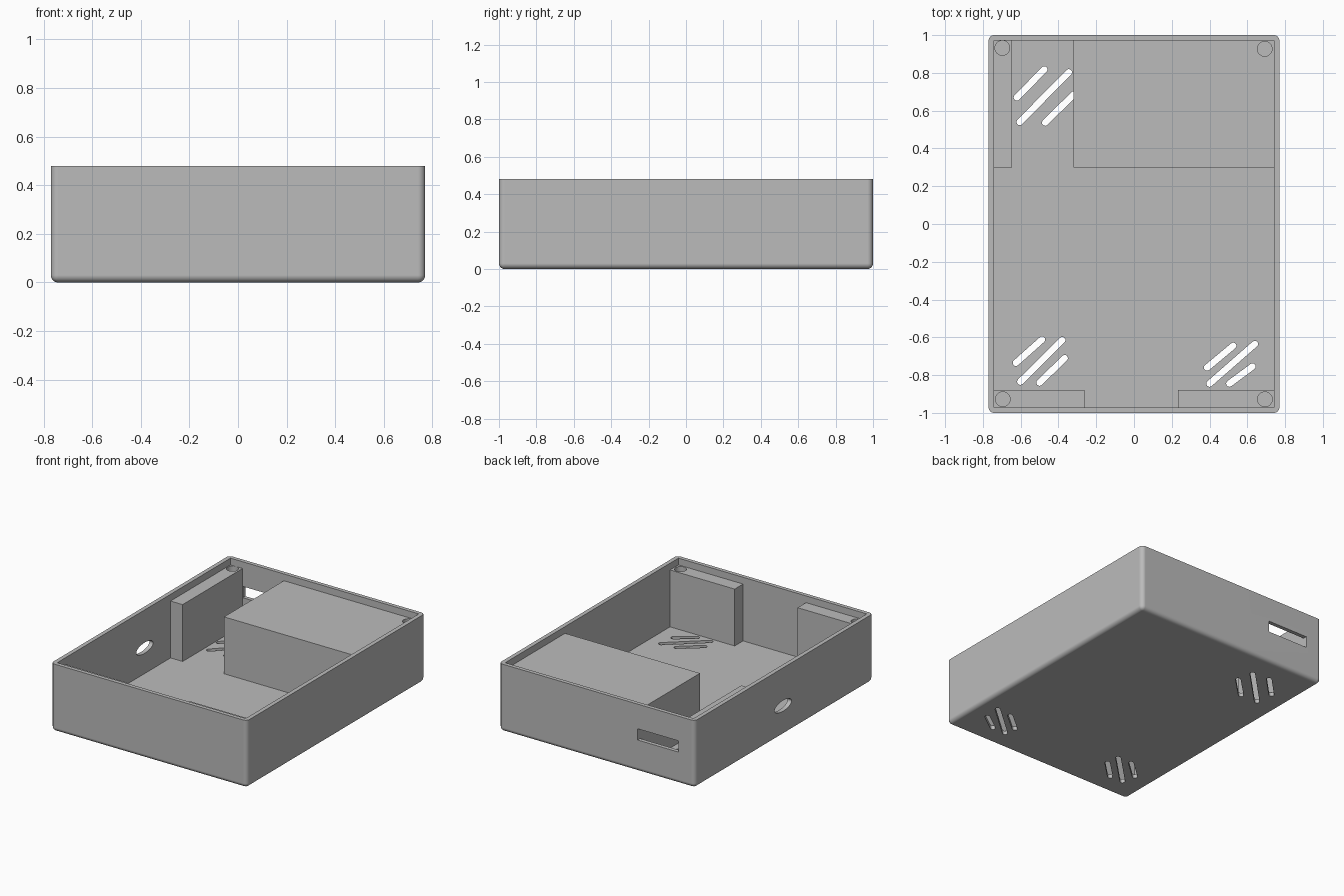
import bpy, bmesh
from math import pi, sin, cos, atan2
from mathutils import Matrix, Vector

cube = bpy.data.objects.get("Cube")
if cube:
    bpy.data.objects.remove(cube, do_unlink=True)

W, L, H = 0.77, 1.0, 0.48        # half width, half length, height
WALL, FLOOR, TOP = 0.03, 0.028, 0.432
IX, IY = W - WALL, L - WALL + 0.002

grey = bpy.data.materials.new("plain grey")
grey.use_nodes = True
colour = (0.5, 0.5, 0.5, 1)
grey.diffuse_color = colour
grey.node_tree.nodes["Principled BSDF"].inputs["Base Color"].default_value = colour


def finish(name, bm):
    bmesh.ops.recalc_face_normals(bm, faces=bm.faces[:])
    mesh = bpy.data.meshes.new(name)
    bm.to_mesh(mesh)
    bm.free()
    mesh.materials.append(grey)
    ob = bpy.data.objects.new(name, mesh)
    bpy.context.collection.objects.link(ob)
    return ob


def box(name, lo, hi, radius=0):
    bm = bmesh.new()
    lo, hi = Vector(lo), Vector(hi)
    mat = Matrix.Translation((lo + hi) / 2) @ Matrix.Diagonal((*(hi - lo), 1))
    bmesh.ops.create_cube(bm, size=1, matrix=mat)
    if radius:
        # round every edge except those around the top
        edges = [e for e in bm.edges if min(v.co.z for v in e.verts) < hi.z - 0.01]
        bmesh.ops.bevel(bm, geom=edges, offset=radius, segments=6,
                        profile=0.5, affect='EDGES')
    return finish(name, bm)


def cylinder(name, matrix, segments=32):
    bm = bmesh.new()
    bmesh.ops.create_cone(bm, cap_ends=True, segments=segments, radius1=1,
                          radius2=1, depth=2, matrix=matrix)
    return finish(name, bm)


def capsule(name, a, b, r, z0, z1):
    """Upright prism with a round-ended outline from a to b."""
    bm = bmesh.new()
    ang = atan2(b[1] - a[1], b[0] - a[0])
    verts = []
    for centre, start in ((b, ang - pi / 2), (a, ang + pi / 2)):
        for i in range(9):
            t = start + pi * i / 8
            verts.append(bm.verts.new((centre[0] + r * cos(t), centre[1] + r * sin(t), z0)))
    face = bm.faces.new(verts)
    new = bmesh.ops.extrude_face_region(bm, geom=[face])["geom"]
    bmesh.ops.translate(bm, vec=(0, 0, z1 - z0),
                        verts=[v for v in new if isinstance(v, bmesh.types.BMVert)])
    return finish(name, bm)


def cut(target, cutter):
    cutter.hide_render = True
    mod = target.modifiers.new("cut", 'BOOLEAN')
    mod.operation, mod.solver, mod.object = 'DIFFERENCE', 'EXACT', cutter
    bpy.ops.object.select_all(action='DESELECT')
    bpy.context.view_layer.objects.active = target
    target.select_set(True)
    bpy.ops.object.modifier_apply(modifier=mod.name)
    bpy.data.objects.remove(cutter, do_unlink=True)


# open tray with rounded outside edges
tray = box("tray", (-W, -L, 0), (W, L, H), 0.03)
cut(tray, box("cavity", (-IX, -IY, FLOOR), (IX, IY, H + 0.1)))

# rectangular port in the back wall and oval port in the right wall
cut(tray, box("back_port", (-0.643, L - 0.1, 0.225), (-0.32, L + 0.1, 0.305)))
cut(tray, cylinder("side_port", Matrix.Translation((-W, 0.01, 0.21))
                   @ Matrix.Rotation(pi / 2, 4, 'Y')
                   @ Matrix.Diagonal((0.038, 0.095, 0.1, 1)), 40))

# diagonal vents through the floor
vents = [
    ((-0.62, 0.67), (-0.475, 0.818)),
    ((-0.605, 0.54), (-0.345, 0.803)),
    ((-0.47, 0.537), (-0.32, 0.685)),
    ((-0.625, -0.735), (-0.487, -0.612)),
    ((-0.602, -0.835), (-0.38, -0.615)),
    ((-0.50, -0.84), (-0.367, -0.71)),
    ((0.387, -0.76), (0.525, -0.645)),
    ((0.40, -0.845), (0.64, -0.635)),
    ((0.505, -0.845), (0.627, -0.755)),
]
for a, b in vents:
    cut(tray, capsule("vent", a, b, 0.017, -0.1, FLOOR + 0.05))

# inner blocks, each with a blind screw hole near its tray corner
blocks = [
    ("battery_block", (-0.32, 0.3), (IX, IY), (0.692, 0.927)),
    ("side_block", (-IX, 0.3), (-0.645, IY), (-0.697, 0.932)),
    ("front_right_block", (-IX, -IY), (-0.262, -0.878), (-0.695, -0.928)),
    ("front_left_block", (0.232, -IY), (IX, -0.878), (0.693, -0.928)),
]
parts = [tray]
for name, lo, hi, hole in blocks:
    block = box(name, (*lo, FLOOR), (*hi, TOP))
    cut(block, cylinder("screw_hole", Matrix.Translation((*hole, TOP))
                        @ Matrix.Diagonal((0.039, 0.039, 0.2, 1))))
    parts.append(block)

# smooth the rounded edges and keep flat walls flat
for ob in parts:
    bpy.ops.object.select_all(action='DESELECT')
    bpy.context.view_layer.objects.active = ob
    ob.select_set(True)
    bpy.ops.object.shade_smooth_by_angle(angle=pi / 6)
    ob.modifiers.new("flat walls", 'WEIGHTED_NORMAL').keep_sharp = True
